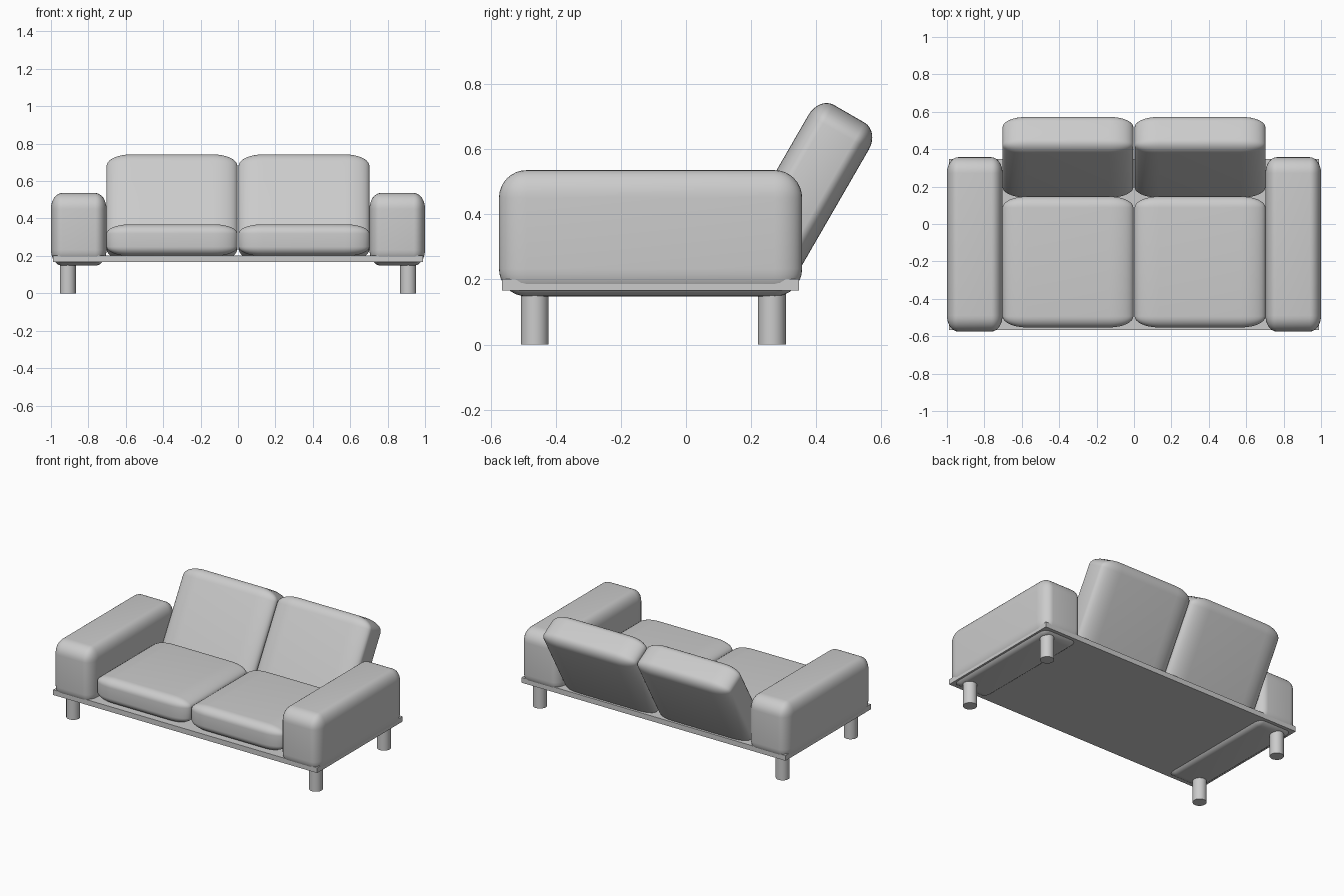
import bpy, bmesh, math
from mathutils import Matrix, Vector

if "Cube" in bpy.data.objects:
    bpy.data.objects.remove(bpy.data.objects["Cube"])


def finish(bm, name, loc, tilt=0.0):
    mesh = bpy.data.meshes.new(name)
    bmesh.ops.recalc_face_normals(bm, faces=bm.faces)
    bm.to_mesh(mesh)
    bm.free()
    ob = bpy.data.objects.new(name, mesh)
    bpy.context.collection.objects.link(ob)
    ob.location = loc
    ob.rotation_euler.x = tilt
    bpy.ops.object.select_all(action='DESELECT')
    ob.select_set(True)
    bpy.context.view_layer.objects.active = ob
    bpy.ops.object.shade_smooth_by_angle(angle=math.radians(35))
    return ob


def soft_box(name, size, radii, loc, tilt=0.0):
    """Box with elliptical rounding: bevelled by 1 unit, then scaled by radii."""
    bm = bmesh.new()
    bmesh.ops.create_cube(bm, size=1)
    bmesh.ops.scale(bm, verts=bm.verts, vec=[s / r for s, r in zip(size, radii)])
    bmesh.ops.bevel(bm, geom=bm.edges[:], offset=1.0, segments=8,
                    profile=0.5, affect='EDGES', clamp_overlap=True)
    bmesh.ops.scale(bm, verts=bm.verts, vec=radii)
    return finish(bm, name, loc, tilt)


# Platform board
bm = bmesh.new()
bmesh.ops.create_cube(bm, size=1)
bmesh.ops.scale(bm, verts=bm.verts, vec=(1.98, 0.914, 0.035))
finish(bm, "platform", (0, -0.109, 0.184))

for side, sx in (("left", -1), ("right", 1)):
    # Armrest, sinking through the board
    soft_box(side + "_armrest", (0.297, 0.932, 0.388), (0.06, 0.085, 0.085),
             (sx * 0.8515, -0.109, 0.342))
    # Seat cushion
    soft_box(side + "_seat_cushion", (0.70, 0.70, 0.17), (0.13, 0.06, 0.05),
             (sx * 0.353, -0.203, 0.284))
    # Leaning back cushion
    soft_box(side + "_back_cushion", (0.70, 0.214, 0.58), (0.13, 0.052, 0.065),
             (sx * 0.353, 0.357, 0.458), math.radians(-30))
    # Round legs
    for end, y in (("front", -0.465), ("back", 0.264)):
        bm = bmesh.new()
        bmesh.ops.create_cone(bm, cap_ends=True, segments=32,
                              radius1=0.043, radius2=0.043, depth=0.17)
        finish(bm, f"{side}_{end}_leg", (sx * 0.91, y, 0.085))
